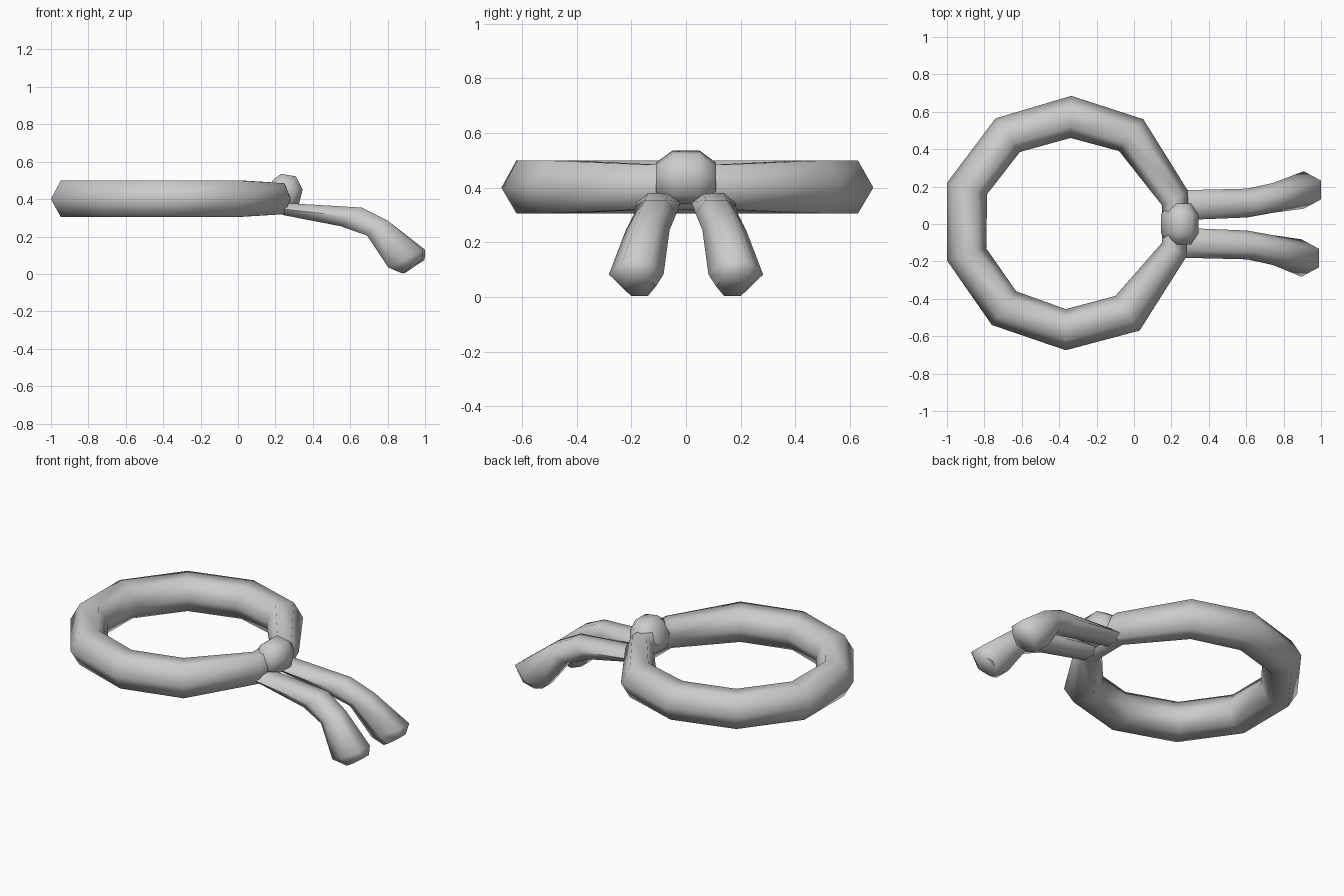
import bpy, bmesh, math

if "Cube" in bpy.data.objects:
    bpy.data.objects.remove(bpy.data.objects["Cube"])

def skin(name, rings, closed=False):
    """Bridge a list of equal-sized vertex rings into one smooth-shaded mesh."""
    bm = bmesh.new()
    vs = [[bm.verts.new(p) for p in r] for r in rings]
    n = len(vs[0])
    pairs = list(zip(vs, vs[1:]))
    if closed:
        pairs.append((vs[-1], vs[0]))
    for a, b in pairs:
        for i in range(n):
            j = (i + 1) % n
            bm.faces.new((a[i], a[j], b[j], b[i]))
    if not closed:
        bm.faces.new(vs[0])
        bm.faces.new(vs[-1])
    bmesh.ops.recalc_face_normals(bm, faces=bm.faces)
    me = bpy.data.meshes.new(name)
    bm.to_mesh(me)
    bm.free()
    ob = bpy.data.objects.new(name, me)
    bpy.context.collection.objects.link(ob)
    bpy.context.view_layer.objects.active = ob
    ob.select_set(True)
    bpy.ops.object.shade_smooth_by_angle(angle=math.radians(65))
    ob.select_set(False)
    return ob

# headband: ten-sided loop with a hexagonal section (outer and inner corner per station)
outer = [(0.29, 0.175), (0.05, 0.56), (-0.335, 0.685), (-0.74, 0.565), (-1.0, 0.22),
         (-1.0, -0.195), (-0.76, -0.54), (-0.365, -0.675), (0.03, -0.57), (0.28, -0.175)]
inner = [(0.15, 0.10), (-0.08, 0.39), (-0.34, 0.46), (-0.61, 0.385), (-0.785, 0.16),
         (-0.79, -0.13), (-0.63, -0.36), (-0.365, -0.455), (-0.10, -0.385), (0.15, -0.10)]
rings = []
for i, (o, c) in enumerate(zip(outer, inner)):
    lo, hi = (0.32, 0.485) if i in (0, 9) else (0.305, 0.5)
    def at(t, z):
        return (o[0] + (c[0] - o[0]) * t, o[1] + (c[1] - o[1]) * t, z)
    rings.append([at(0, 0.4), at(0.25, hi), at(0.75, hi),
                  at(1, 0.4), at(0.75, lo), at(0.25, lo)])
skin("headband", rings, closed=True)

# knot: barrel lying along y over the join
section = [(0.23, 0.535), (0.31, 0.522), (0.345, 0.45), (0.325, 0.37),
           (0.25, 0.335), (0.16, 0.36), (0.145, 0.43), (0.185, 0.5)]
cx, cz = 0.245, 0.425
skin("knot", [[(cx + (x - cx) * s, y, cz + (z - cz) * s) for x, z in section]
              for y, s in ((-0.11, 0.6), (-0.05, 1), (0.05, 1), (0.11, 0.6))])

# tails: top point (x, z), bottom point (x, z), centre y, half width
stations = [((0.24, 0.38), (0.24, 0.315), 0.10, 0.08),
            ((0.66, 0.355), (0.55, 0.255), 0.112, 0.077),
            ((0.80, 0.285), (0.69, 0.205), 0.14, 0.08),
            ((1.0, 0.13), (0.815, 0.035), 0.182, 0.1),
            ((0.998, 0.075), (0.89, 0.003), 0.17, 0.06)]
for side, name in ((1, "back_tail"), (-1, "front_tail")):
    rings = []
    for k, ((tx, tz), (bx, bz), y, w) in enumerate(stations):
        d = -0.012 if side < 0 and k > 2 else 0
        tx, bx = tx + d, bx + d
        mx, mz = (tx + bx) / 2, (tz + bz) / 2
        rings.append([(mx, side * (y - w), mz), (tx, side * (y - w / 2), tz),
                      (tx, side * (y + w / 2), tz), (mx, side * (y + w), mz),
                      (bx, side * (y + w / 2), bz), (bx, side * (y - w / 2), bz)])
    skin(name, rings)
